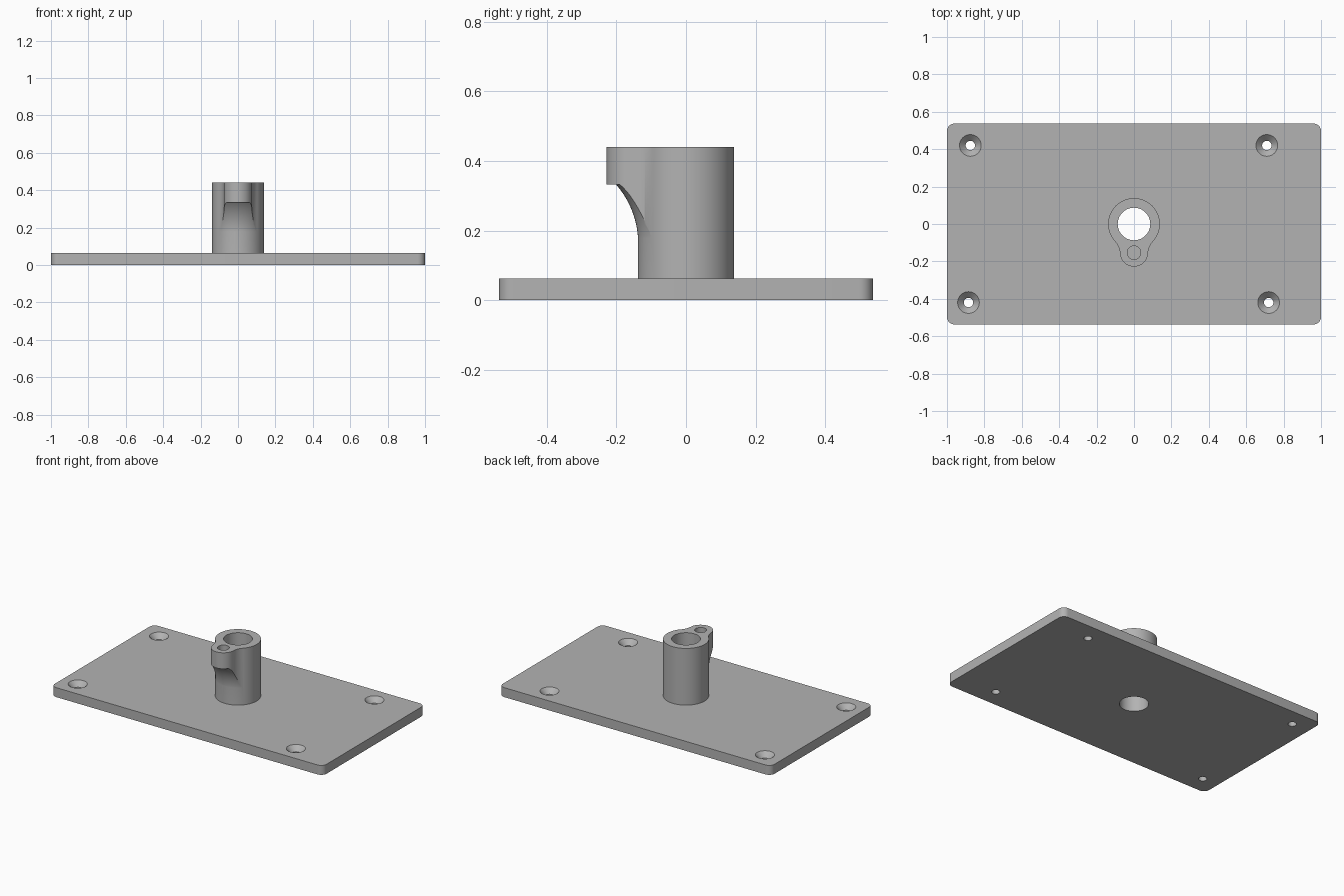
import bpy, bmesh, math
from mathutils import Vector

if "Cube" in bpy.data.objects:
    bpy.data.objects.remove(bpy.data.objects["Cube"])

PLATE_TOP, POST_TOP = 0.063, 0.44
POST_R, BORE_R = 0.138, 0.087
EAR_Y, EAR_R, FILLET_R = -0.153, 0.075, 0.10

grey = bpy.data.materials.new("plain_grey")
grey.use_nodes = True
grey.diffuse_color = (0.45, 0.45, 0.45, 1)
grey.node_tree.nodes["Principled BSDF"].inputs["Base Color"].default_value = (0.45, 0.45, 0.45, 1)


def add_object(name, bm):
    bmesh.ops.recalc_face_normals(bm, faces=bm.faces)
    mesh = bpy.data.meshes.new(name)
    bm.to_mesh(mesh)
    bm.free()
    mesh.materials.append(grey)
    obj = bpy.data.objects.new(name, mesh)
    bpy.context.collection.objects.link(obj)
    return obj


def arc(cx, cy, r, start, end, steps):
    angles = [start + (end - start) * i / steps for i in range(steps + 1)]
    return [(cx + r * math.cos(a), cy + r * math.sin(a)) for a in angles]


def prism(name, outline, z0, z1):
    bm = bmesh.new()
    face = bm.faces.new([bm.verts.new((x, y, z0)) for x, y in outline])
    top = bmesh.ops.extrude_face_region(bm, geom=[face])["geom"]
    bmesh.ops.translate(bm, vec=(0, 0, z1 - z0),
                        verts=[v for v in top if isinstance(v, bmesh.types.BMVert)])
    return add_object(name, bm)


def turned(name, profile, x=0, y=0, sides=64):
    """Solid of revolution from (radius, height) points, capped at both ends."""
    bm = bmesh.new()
    rings = []
    for r, z in profile:
        ring = [bm.verts.new((x + px, y + py, z))
                for px, py in arc(0, 0, r, 0, math.tau, sides)[:-1]]
        rings.append(ring)
    for a, b in zip(rings, rings[1:]):
        for i in range(sides):
            j = (i + 1) % sides
            bm.faces.new((a[i], a[j], b[j], b[i]))
    bm.faces.new(rings[0])
    bm.faces.new(rings[-1])
    return add_object(name, bm)


def combine(target, tool, operation):
    mod = target.modifiers.new("combine", 'BOOLEAN')
    mod.operation, mod.object, mod.solver = operation, tool, 'EXACT'
    bpy.context.view_layer.objects.active = target
    bpy.ops.object.modifier_apply(modifier=mod.name)
    bpy.data.objects.remove(tool)


# Base plate with rounded corners
half_x, half_y, corner = 1.0, 0.537, 0.04
outline = []
for k, (sx, sy) in enumerate([(1, 1), (-1, 1), (-1, -1), (1, -1)]):
    outline += arc(sx * (half_x - corner), sy * (half_y - corner), corner,
                   k * math.pi / 2, (k + 1) * math.pi / 2, 8)
plate = prism("base_plate", outline, 0, PLATE_TOP)

# Countersunk screw holes
for x, y in [(-0.875, 0.42), (0.71, 0.42), (-0.885, -0.42), (0.72, -0.42)]:
    sink = turned("screw_cutter", [(0.025, -0.05), (0.025, PLATE_TOP - 0.033),
                                   (0.058, PLATE_TOP), (0.058, 0.1)], x, y, 48)
    combine(plate, sink, 'DIFFERENCE')

# Hollow post
post = turned("post", [(POST_R, PLATE_TOP), (POST_R, POST_TOP)], sides=96)

# Ear outline: round tip blended into the post by concave fillets
d1, d2 = POST_R + FILLET_R, EAR_R + FILLET_R
fy = -(d1 ** 2 - d2 ** 2 + EAR_Y ** 2) / (2 * -EAR_Y)
fx = math.sqrt(d1 ** 2 - fy ** 2)
to_post = math.atan2(-fy, -fx)
to_ear = math.atan2(EAR_Y - fy, -fx) % math.tau
tip = to_ear - math.pi
right = arc(fx, fy, FILLET_R, to_post, to_ear, 12)
right += arc(0, EAR_Y, EAR_R, tip, -math.pi / 2, 16)[1:]
left = [(-x, y) for x, y in reversed(right[:-1])]
ear = prism("ear", right + left, 0.1, POST_TOP)

# Underside of the ear sweeps down into the post along a turned arc
sweep_r, sweep_z = 0.258, 0.163
sweep = arc(POST_R + sweep_r - 0.0005, sweep_z, sweep_r, math.pi, math.radians(138.8), 16)
combine(ear, turned("ear_sweep", sweep + [(0.3, sweep[-1][1] + 0.0005), (0.3, 0.5)], sides=96),
        'INTERSECT')
combine(post, ear, 'UNION')

# Blind pin hole in the ear, and the bore through post and plate
combine(post, turned("pin_cutter", [(0.036, 0.345), (0.036, 0.5)], 0, EAR_Y, 48), 'DIFFERENCE')
for part in (post, plate):
    combine(part, turned("bore_cutter", [(BORE_R, -0.1), (BORE_R, 0.6)]), 'DIFFERENCE')

# Smooth round walls, keep edges crisp
for part in (plate, post):
    bpy.ops.object.select_all(action='DESELECT')
    part.select_set(True)
    bpy.context.view_layer.objects.active = part
    bpy.ops.object.shade_smooth_by_angle(angle=math.radians(30))
